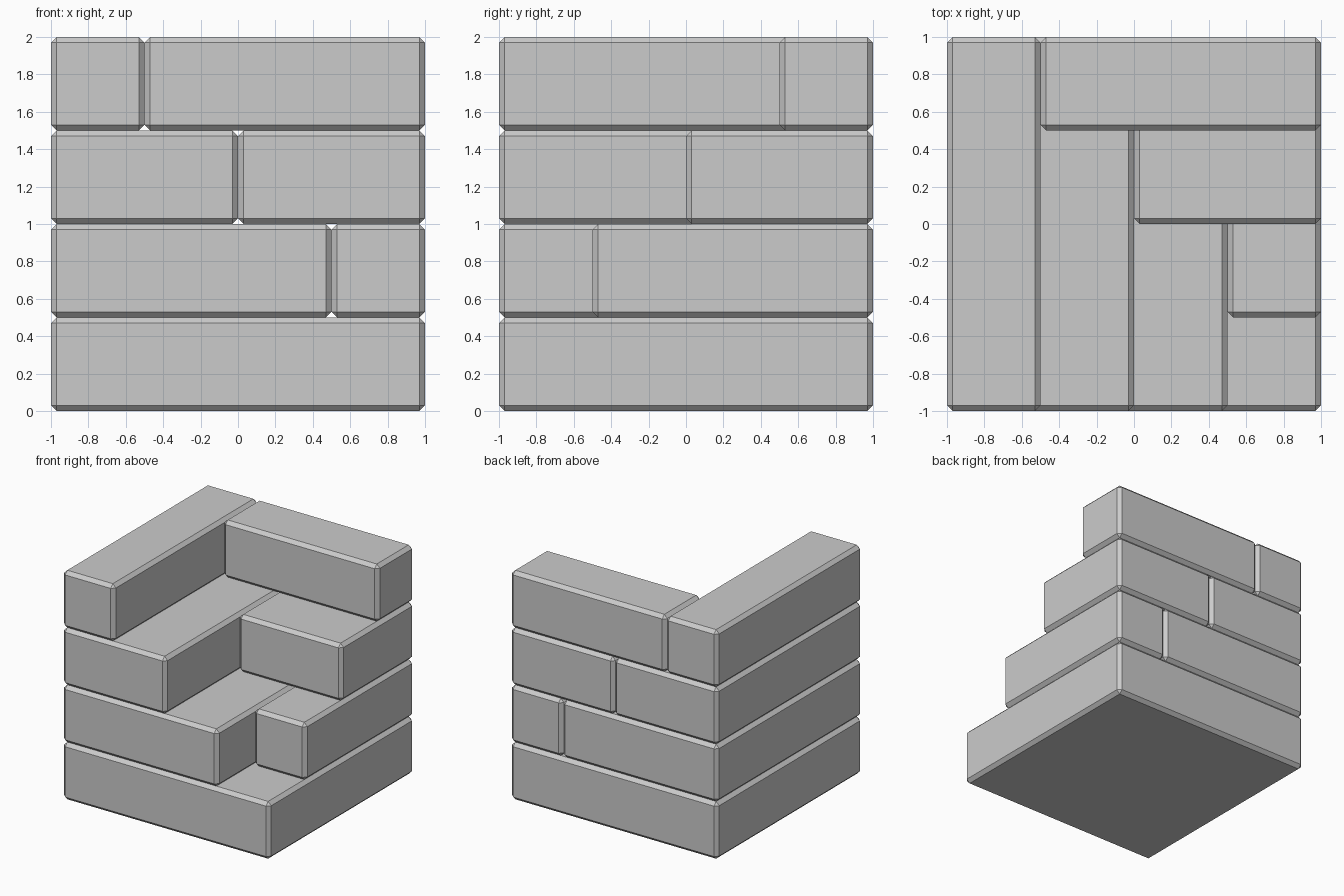
import bpy, bmesh

if "Cube" in bpy.data.objects:
    bpy.data.objects.remove(bpy.data.objects["Cube"])

CHAMFER = 0.03
COURSE = 0.5


def block(name, x0, x1, y0, y1, z0):
    """Box between the given bounds, one course high, all edges chamfered."""
    bm = bmesh.new()
    bmesh.ops.create_cube(bm, size=1)
    bmesh.ops.scale(bm, verts=bm.verts, vec=(x1 - x0, y1 - y0, COURSE))
    bmesh.ops.bevel(bm, geom=bm.edges[:], offset=CHAMFER, offset_type='OFFSET',
                    segments=1, profile=0.5, affect='EDGES')
    mesh = bpy.data.meshes.new(name)
    bm.to_mesh(mesh)
    bm.free()
    obj = bpy.data.objects.new(name, mesh)
    obj.location = ((x0 + x1) / 2, (y0 + y1) / 2, z0 + COURSE / 2)
    bpy.context.collection.objects.link(obj)


# Square base slab
block("base_block", -1, 1, -1, 1, 0)

# Upper courses: the joint steps left (and the right block back) each course
for i, joint in enumerate((0.5, 0, -0.5), start=1):
    block(f"left_block_{i}", -1, joint, -1, 1, i * COURSE)
    block(f"back_block_{i}", joint, 1, -joint, 1, i * COURSE)
